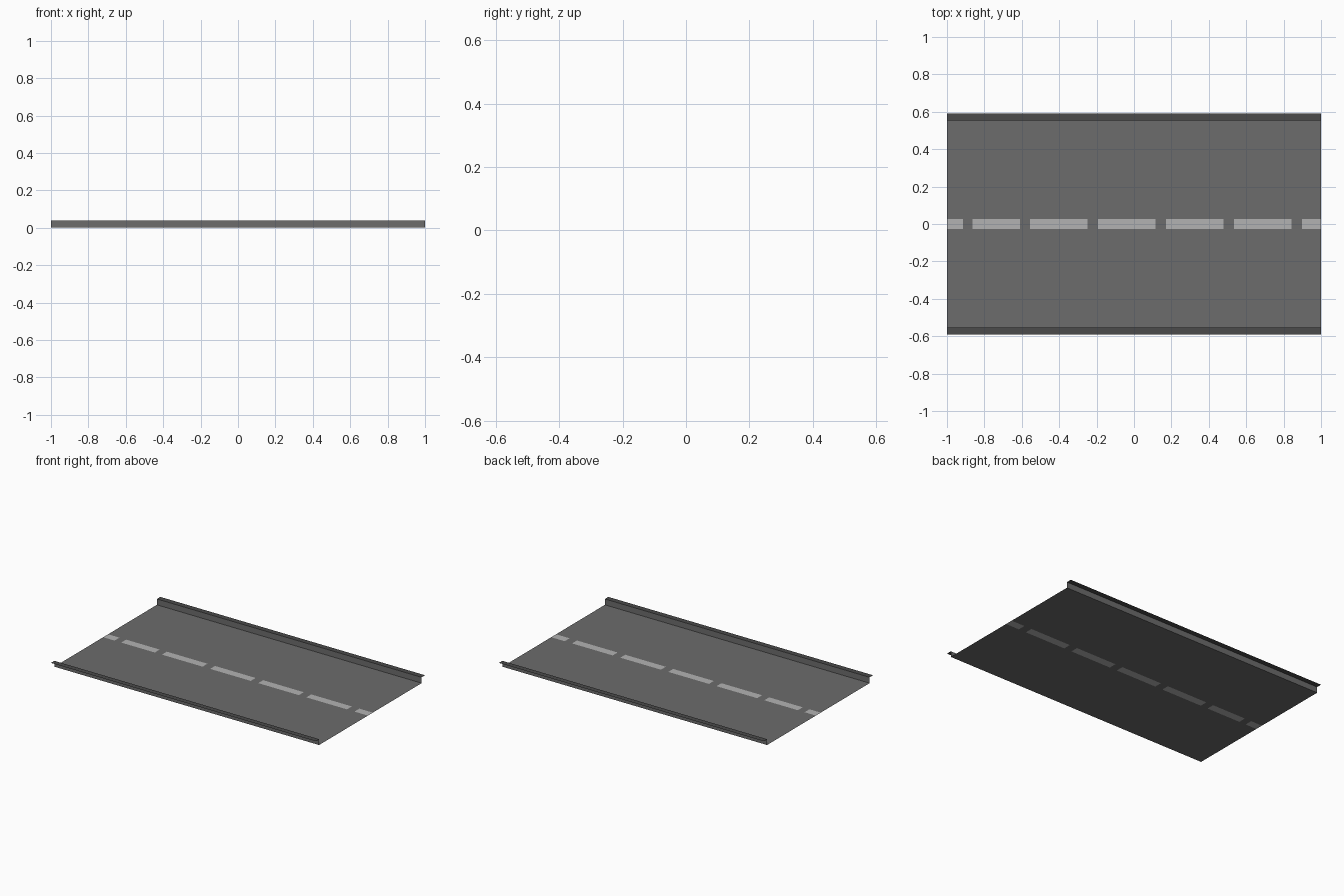
import bpy, bmesh

if "Cube" in bpy.data.objects:
    bpy.data.objects.remove(bpy.data.objects["Cube"])

HALF_LEN = 1.0      # half length along x
DASH_HALF = 0.0265  # half width of the centre marking
ROAD_HALF = 0.553   # inner face of the kerb
OUTER = 0.59        # outer edge of the kerb top
KERB_H = 0.04


def material(name, value):
    m = bpy.data.materials.new(name)
    m.diffuse_color = (value, value, value, 1)
    m.use_nodes = True
    m.node_tree.nodes["Principled BSDF"].inputs["Base Color"].default_value = m.diffuse_color
    return m


def sheet(name, strips, mat):
    """Strips (x0, x1, (ya, za), (yb, zb)) joined into one open mesh."""
    bm = bmesh.new()
    for x0, x1, (ya, za), (yb, zb) in strips:
        pts = [(x0, ya, za), (x1, ya, za), (x1, yb, zb), (x0, yb, zb)]
        bm.faces.new([bm.verts.new(p) for p in pts])
    bmesh.ops.remove_doubles(bm, verts=bm.verts[:], dist=1e-5)
    mesh = bpy.data.meshes.new(name)
    bm.to_mesh(mesh)
    bm.free()
    mesh.materials.append(mat)
    ob = bpy.data.objects.new(name, mesh)
    bpy.context.collection.objects.link(ob)
    return ob


def mirror_y(ob):
    ob.modifiers.new("mirror", 'MIRROR').use_axis = (False, True, False)


asphalt = material("asphalt", 0.15)
paint = material("paint", 0.45)
kerb = material("kerb", 0.07)

# Centre line: painted dashes let into the road, with asphalt between them
dashes = [(-1.0, -0.914), (-0.864, -0.61), (-0.556, -0.249), (-0.192, 0.115),
          (0.171, 0.478), (0.535, 0.842), (0.898, 1.0)]
gaps = [(a[1], b[0]) for a, b in zip(dashes, dashes[1:])]
lo, hi = (-DASH_HALF, 0), (DASH_HALF, 0)
sheet("lane_dashes", [(a, b, lo, hi) for a, b in dashes], paint)
sheet("dash_gaps", [(a, b, lo, hi) for a, b in gaps], asphalt)

# Lanes, kerb faces and overhanging kerb tops, mirrored to both sides
L = HALF_LEN
mirror_y(sheet("road_lane", [(-L, L, hi, (ROAD_HALF, 0))], asphalt))
mirror_y(sheet("kerb_face", [(-L, L, (ROAD_HALF, 0), (ROAD_HALF, KERB_H))], asphalt))
mirror_y(sheet("kerb_top", [(-L, L, (ROAD_HALF, KERB_H), (OUTER, KERB_H))], kerb))
